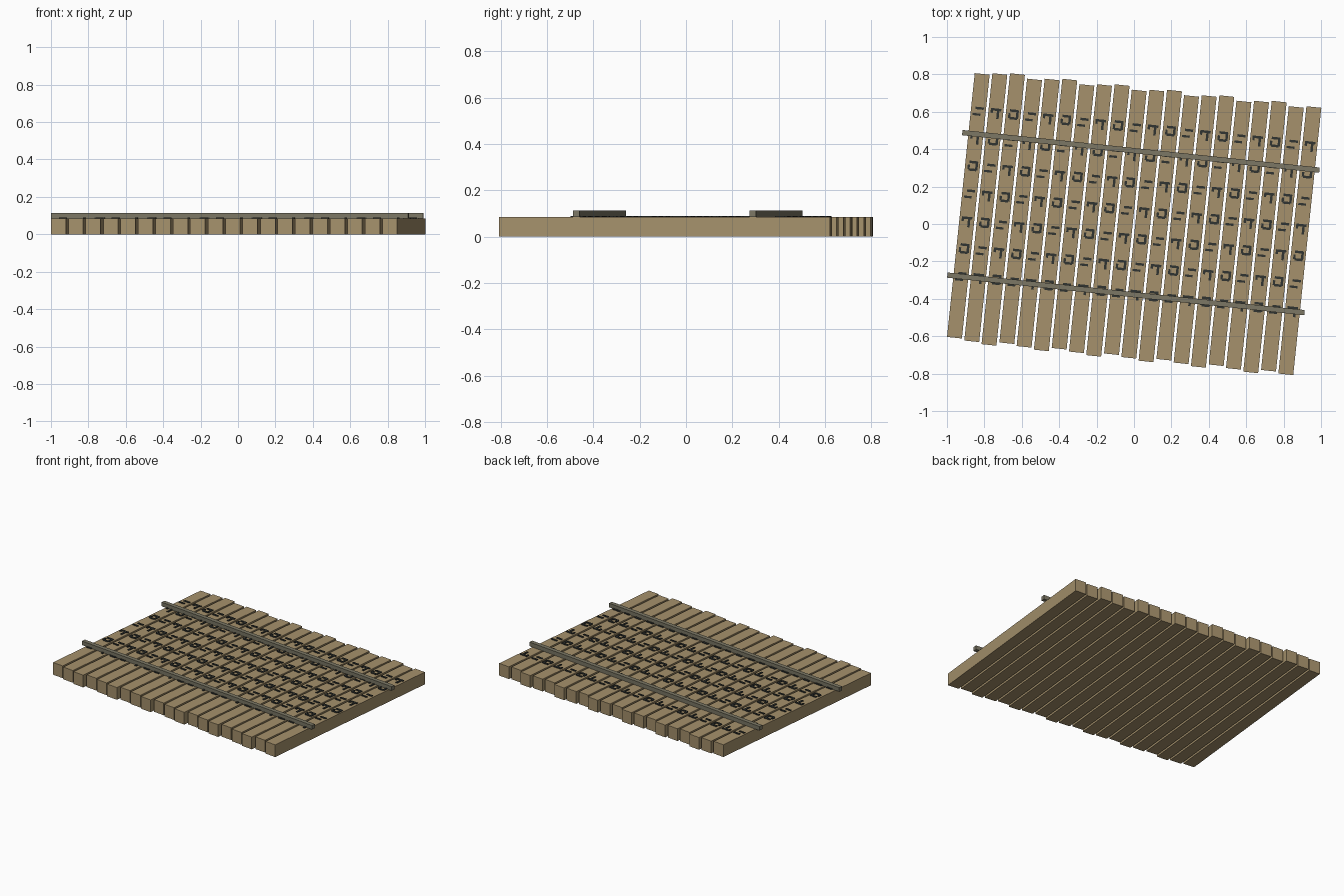
import bpy, bmesh, math
from mathutils import Matrix, Vector

cube = bpy.data.objects.get("Cube")
if cube:
    bpy.data.objects.remove(cube, do_unlink=True)

TURN = math.radians(-6)          # the whole deck is turned on the ground
PLANKS, PITCH, WIDTH, TOP = 20, 0.0938, 0.08, 0.085
ROWS, ROW_PITCH, FIRST_ROW = 7, 0.148, 0.513


def material(name, color):
    mat = bpy.data.materials.new(name)
    mat.use_nodes = True
    mat.diffuse_color = (*color, 1)
    mat.node_tree.nodes["Principled BSDF"].inputs["Base Color"].default_value = (*color, 1)
    return mat


def add_box(bm, center, size):
    place = Matrix.Translation(Vector(center)) @ Matrix.Diagonal((*size, 1))
    bmesh.ops.create_cube(bm, size=1, matrix=place)


def finish(bm, name, mat):
    mesh = bpy.data.meshes.new(name)
    bm.to_mesh(mesh)
    bm.free()
    mesh.materials.append(mat)
    obj = bpy.data.objects.new(name, mesh)
    obj.rotation_euler.z = TURN
    bpy.context.collection.objects.link(obj)
    return obj


wood = material("tan wood", (0.38, 0.285, 0.15))
rail_mat = material("olive grey rail", (0.20, 0.185, 0.13))
ink = material("dark inlay", (0.03, 0.034, 0.031))


def plank_x(i):
    return (i - (PLANKS - 1) / 2) * PITCH


# Planks, each third one slightly longer
for i in range(PLANKS):
    bm = bmesh.new()
    length = 2 * (0.709 + 0.0095 * (i % 3))
    add_box(bm, (plank_x(i), 0.004, TOP / 2), (WIDTH, length, TOP))
    finish(bm, f"plank_{i + 1}", wood)

# Two cross rails lying on the planks
for name, y in (("back_rail", 0.39), ("front_rail", -0.376)):
    bm = bmesh.new()
    add_box(bm, (-0.004, y, TOP + 0.014), (1.92, 0.028, 0.028))
    finish(bm, name, rail_mat)

# Three abstract patterns of short strokes: x, y, width, depth
PATTERNS = [
    [(0.006, 0.016, 0.044, 0.013), (-0.008, -0.018, 0.042, 0.012)],
    [(0.0, 0.018, 0.056, 0.013), (0.012, -0.006, 0.013, 0.05),
     (-0.022, 0.01, 0.012, 0.022)],
    [(0.004, 0.022, 0.046, 0.013), (0.022, 0.002, 0.013, 0.045),
     (0.002, -0.019, 0.04, 0.013), (-0.02, -0.006, 0.012, 0.025)],
]

# Inlaid strokes in rows across the planks
bm = bmesh.new()
for row in range(ROWS):
    for i in range(PLANKS):
        for x, y, w, d in PATTERNS[(i + row) % len(PATTERNS)]:
            center = (plank_x(i) + x, FIRST_ROW - row * ROW_PITCH + y, TOP + 0.002)
            add_box(bm, center, (w, d, 0.006))
finish(bm, "inlaid_strokes", ink)
